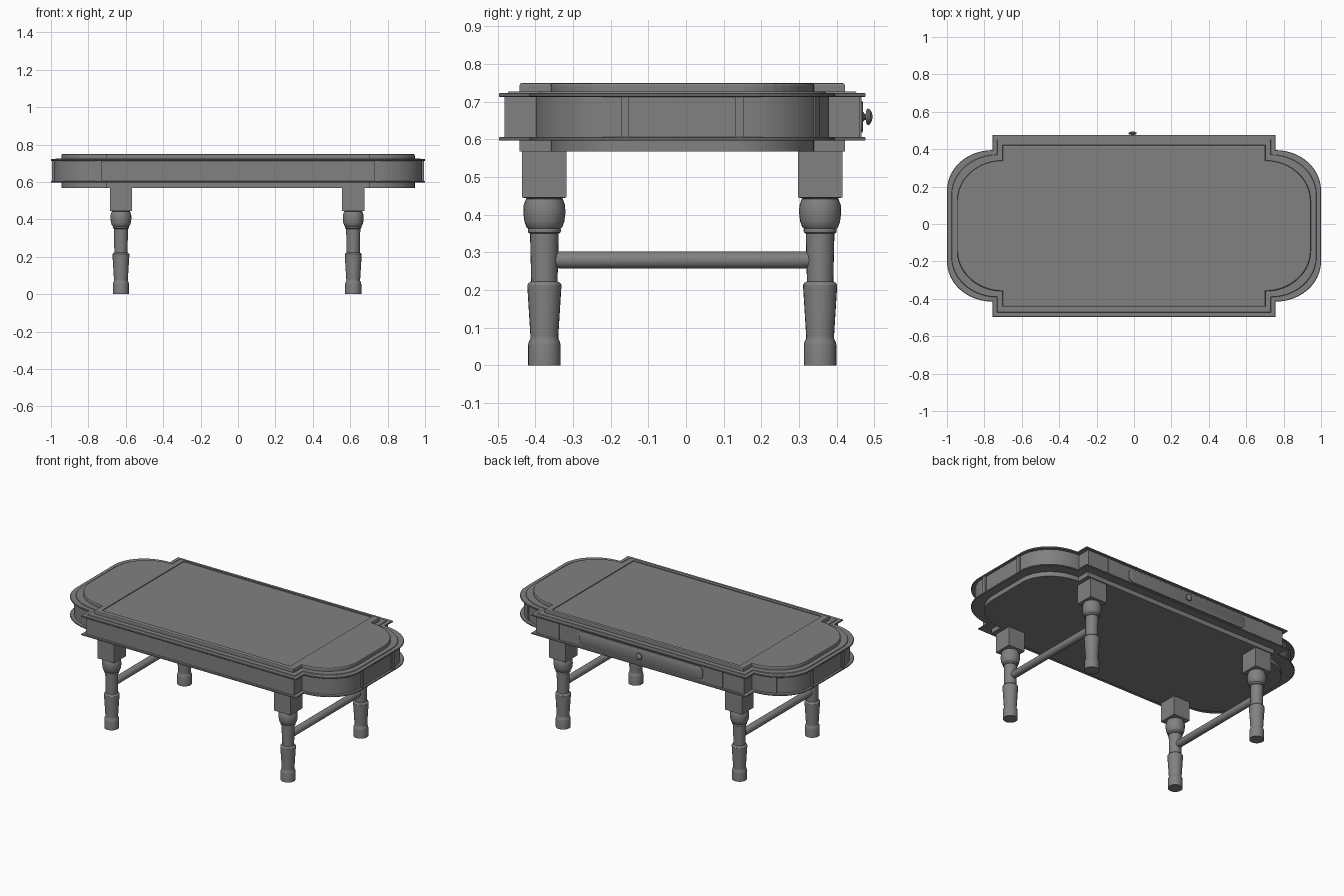
import bpy, bmesh
from math import sin, cos, pi, radians
from mathutils import Matrix, Vector

if "Cube" in bpy.data.objects:
    bpy.data.objects.remove(bpy.data.objects["Cube"])

CX, CY = -0.005, -0.01          # leg centre / table centre offsets

wood = bpy.data.materials.new("dark_grey")
wood.diffuse_color = (0.22, 0.22, 0.22, 1)
wood.use_nodes = True
wood.node_tree.nodes["Principled BSDF"].inputs["Base Color"].default_value = wood.diffuse_color


def finish(name, bm, smooth=30):
    bmesh.ops.recalc_face_normals(bm, faces=bm.faces)
    me = bpy.data.meshes.new(name)
    bm.to_mesh(me)
    bm.free()
    me.materials.append(wood)
    ob = bpy.data.objects.new(name, me)
    bpy.context.collection.objects.link(ob)
    bpy.ops.object.select_all(action='DESELECT')
    ob.select_set(True)
    bpy.context.view_layer.objects.active = ob
    bpy.ops.object.shade_smooth_by_angle(angle=radians(smooth))
    return ob


def skin(name, rings, smooth=30):
    """Closed solid through a stack of rings with equal point counts."""
    bm = bmesh.new()
    loops = [[bm.verts.new(p) for p in r] for r in rings]
    n = len(loops[0])
    for a, b in zip(loops, loops[1:]):
        for i in range(n):
            j = (i + 1) % n
            bm.faces.new((a[i], a[j], b[j], b[i]))
    bm.faces.new(loops[0][::-1])
    bm.faces.new(loops[-1])
    return finish(name, bm, smooth)


def box(name, centre, size, turn=0):
    bm = bmesh.new()
    bmesh.ops.create_cube(bm, size=1, matrix=Matrix.Translation(centre)
                          @ Matrix.Rotation(turn, 4, 'Z') @ Matrix.Diagonal((*size, 1)))
    return finish(name, bm)


def lathe(name, profile, base, axis='Z', n=24):
    """Turned part: profile is (radius, height along axis)."""
    rings = []
    for r, h in profile:
        ring = []
        for i in range(n):
            c, s = r * cos(2 * pi * i / n), r * sin(2 * pi * i / n)
            ring.append(Vector((c, s, h) if axis == 'Z' else (c, h, s)) + Vector(base))
        rings.append(ring)
    return skin(name, rings)


def outline(d, z, narrow=0):
    """Table plan inset by d: centre rectangle with a rounded lobe at each end."""
    hx, hy, lx, ly = 0.757 - d - narrow, 0.487 - d, 1 - d, 0.405 - d
    quad = [(hx, hy), (hx, ly)]
    ry = 0.215
    for i in range(1, 13):
        a = pi / 2 * (1 - i / 12)
        quad.append((hx + (lx - hx) * cos(a), ly - ry + ry * sin(a)))
    right = quad + [(x, -y) for x, y in reversed(quad)]
    pts = right + [(-x, -y) for x, y in right]
    return [(x, y + CY, z) for x, y in pts]


def slab(name, levels, narrow=0):
    return skin(name, [outline(d, z, narrow) for d, z in levels], 18)


# Table body: underside board, lower moulding, apron, upper mouldings
slab("underside_board", [(0.055, 0.568), (0.055, 0.60)])
slab("lower_moulding", [(0.002, 0.597), (0, 0.599), (0, 0.604), (0.002, 0.606)])
slab("apron", [(0.015, 0.60), (0.015, 0.718)], narrow=0.01)
slab("upper_moulding", [(0.002, 0.713), (0, 0.715), (0, 0.721), (0.002, 0.723),
                        (0.024, 0.723), (0.026, 0.727), (0.046, 0.727)])

# Table top with a shallow recessed centre panel
top = slab("table_top", [(0.055, 0.72), (0.055, 0.743), (0.057, 0.748), (0.062, 0.75)])
cutter = box("panel_cutter", (-0.002, CY + 0.004, 0.77), (1.325, 0.82, 0.05))
cutter.hide_render = True
mod = top.modifiers.new("recess", 'BOOLEAN')
mod.operation, mod.solver, mod.object = 'DIFFERENCE', 'EXACT', cutter
bpy.ops.object.select_all(action='DESELECT')
top.select_set(True)
bpy.context.view_layer.objects.active = top
bpy.ops.object.modifier_apply(modifier=mod.name)
bpy.data.objects.remove(cutter)
bpy.ops.object.shade_flat()

# Vertical ribs on the rounded ends and the back apron
for sx in (-1, 1):
    for sy in (-1, 1):
        box("end_rib", (sx * 0.986, CY + sy * 0.152, 0.66), (0.016, 0.022, 0.112))
    box("corner_rib", (sx * 0.866, CY + 0.352, 0.66), (0.016, 0.022, 0.112), sx * radians(63))
    box("back_rib", (sx * 0.575, CY + 0.471, 0.66), (0.016, 0.01, 0.112))


# Drawer front with rounded corners on the back
def rounded(y, hx, hz, r):
    pts = []
    for k, (sx, sz) in enumerate(((1, 1), (-1, 1), (-1, -1), (1, -1))):
        for i in range(7):
            a = pi / 2 * (k + i / 6)
            pts.append((sx * (hx - r) + r * cos(a) - 0.008, y, 0.66 + sz * (hz - r) + r * sin(a)))
    return pts


skin("drawer_front", [rounded(0.455, 0.435, 0.042, 0.03), rounded(0.468, 0.435, 0.042, 0.03),
                      rounded(0.470, 0.431, 0.038, 0.026)])
lathe("drawer_knob", [(0.013, 0.465), (0.013, 0.471), (0.008, 0.474), (0.008, 0.477),
                      (0.018, 0.479), (0.022, 0.483), (0.020, 0.488), (0.012, 0.493),
                      (0.003, 0.495)], (-0.008, 0, 0.66), 'Y')

# Legs: square block above a turned post
post = [(0.043, 0), (0.043, 0.055), (0.041, 0.064), (0.037, 0.071), (0.037, 0.078),
        (0.045, 0.205), (0.045, 0.214), (0.042, 0.219), (0.035, 0.223), (0.038, 0.35),
        (0.043, 0.353), (0.044, 0.359), (0.043, 0.363), (0.048, 0.368), (0.053, 0.382),
        (0.056, 0.405), (0.055, 0.425), (0.049, 0.442), (0.03, 0.45)]
for sx in (-1, 1):
    x = CX + sx * 0.621
    for sy, end in ((-1, "front"), (1, "back")):
        y = CY + sy * 0.366
        lathe(end + "_leg", post, (x, y, 0))
        square = lambda h, z: [(x + a * h, y + b * h, z) for a, b in ((1, 1), (-1, 1), (-1, -1), (1, -1))]
        skin(end + "_leg_block", [square(0.004, 0.435), square(0.059, 0.446), square(0.059, 0.575)], 5)
    # Stretcher joining front and back legs
    lathe("stretcher", [(0.014, -0.342), (0.020, -0.338), (0.023, -0.325),
                        (0.023, 0.325), (0.020, 0.338), (0.014, 0.342)], (x, CY + 0.002, 0.28), 'Y')
